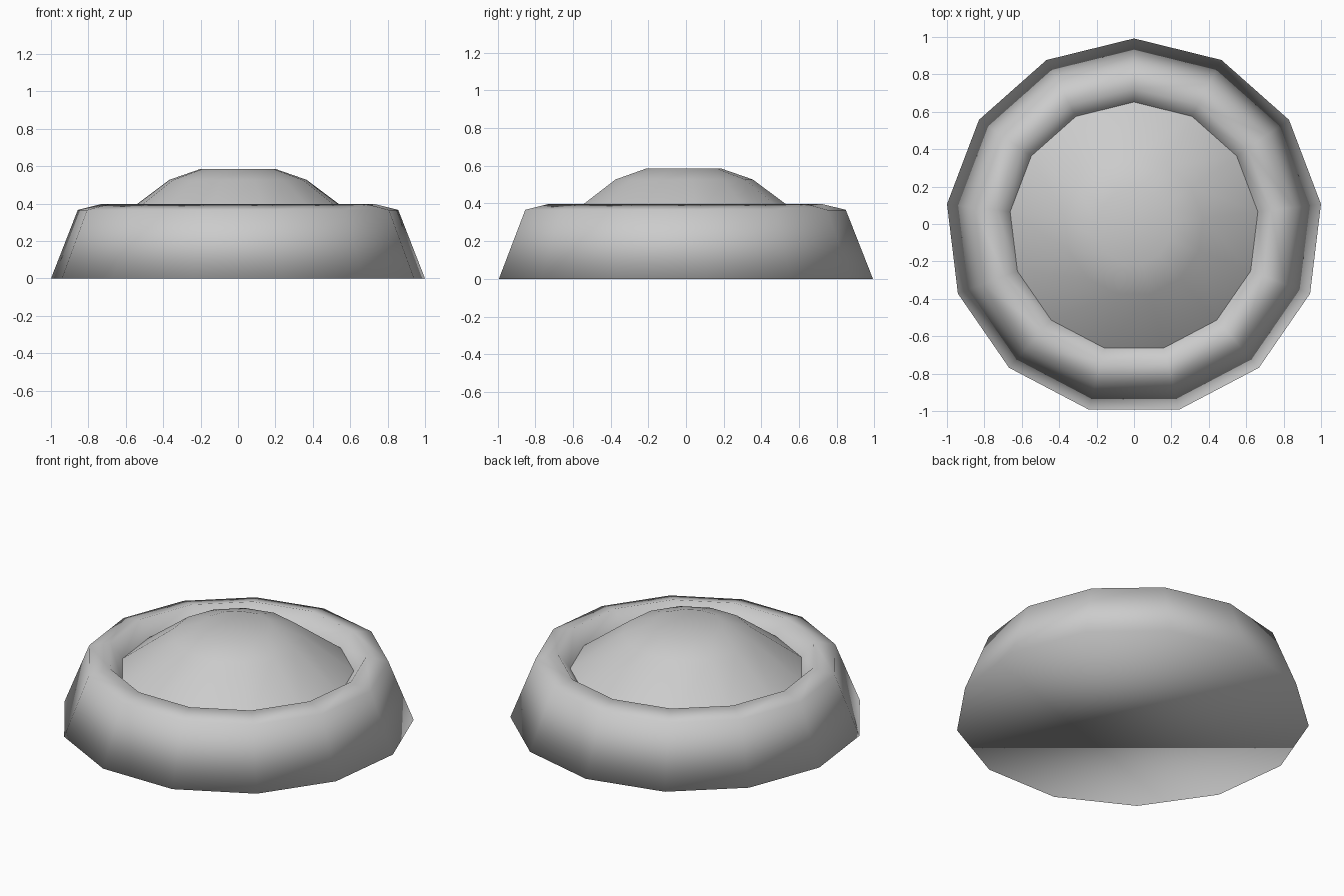
import bpy, bmesh
from math import sin, cos, tau

if "Cube" in bpy.data.objects:
    bpy.data.objects.remove(bpy.data.objects["Cube"])

SIDES = 13
CY = -0.015  # odd-sided ring: shift so the bounds are centred


def lathe(name, profile, cap_bottom=False, cap_top=False):
    """Spin (radius, height) points into a smooth 13-sided solid with a corner at +y."""
    bm = bmesh.new()
    rings = []
    for r, z in profile:
        rings.append([bm.verts.new((-r * sin(tau * k / SIDES),
                                    CY + r * cos(tau * k / SIDES), z))
                      for k in range(SIDES)])
    for a, b in zip(rings, rings[1:]):
        for k in range(SIDES):
            n = (k + 1) % SIDES
            bm.faces.new((a[k], a[n], b[n], b[k]))
    if cap_bottom:
        bm.faces.new(rings[0][::-1])
    if cap_top:
        bm.faces.new(rings[-1])
    for f in bm.faces:
        f.smooth = True
    mesh = bpy.data.meshes.new(name)
    bm.to_mesh(mesh)
    bm.free()
    obj = bpy.data.objects.new(name, mesh)
    bpy.context.collection.objects.link(obj)
    return obj


# Tapered base with a rounded rim that drops into the groove
lathe("base_ring", [(1.007, 0), (0.863, 0.366), (0.738, 0.397), (0.667, 0.305)],
      cap_bottom=True)

# Faceted dome rising from the groove
lathe("center_dome", [(0.667, 0.305), (0.37, 0.527), (0.203, 0.585)],
      cap_top=True)
